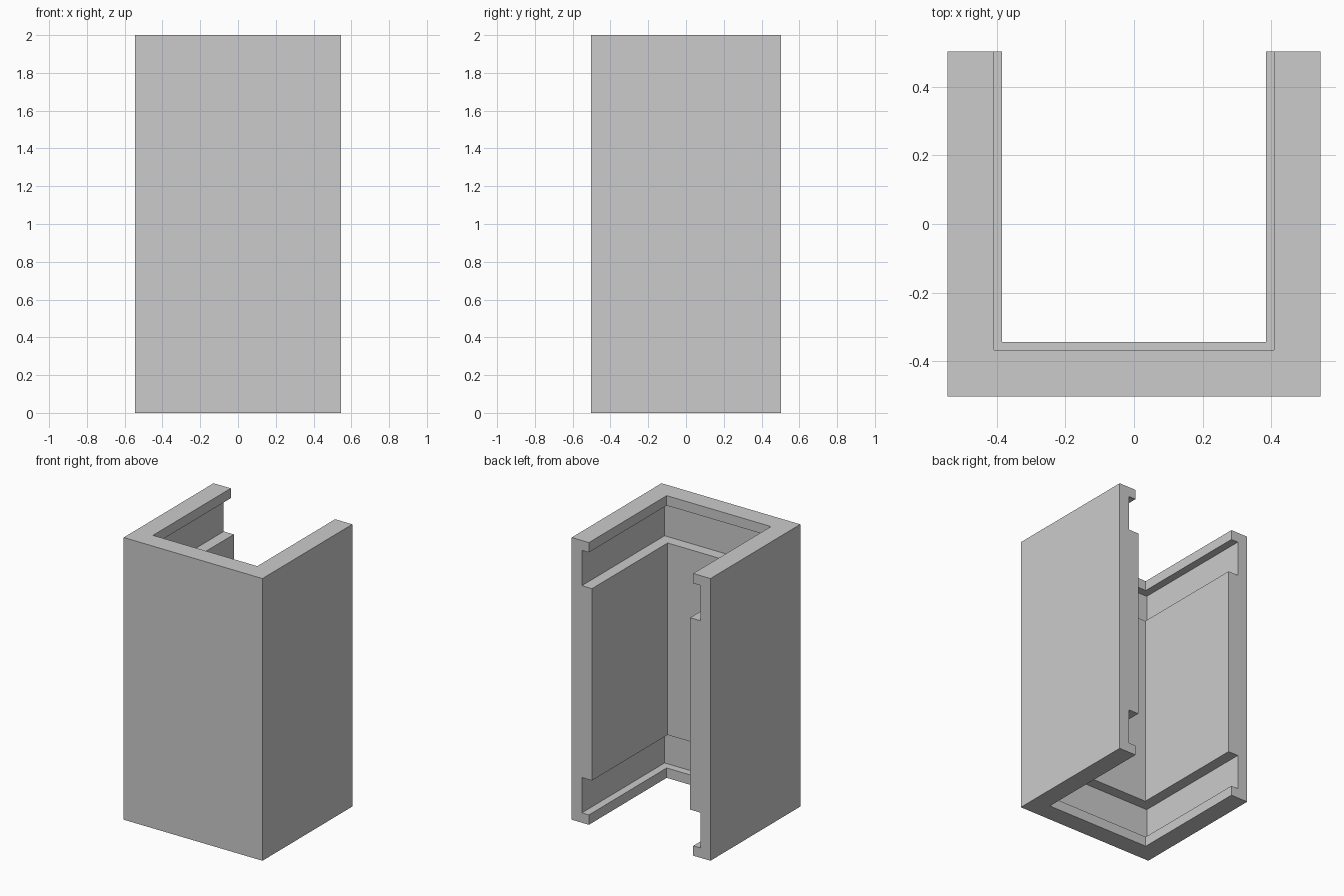
import bpy
import bmesh

cube = bpy.data.objects.get("Cube")
if cube:
    bpy.data.objects.remove(cube, do_unlink=True)

# Overall half sizes and height
HALF_X, HALF_Y, HEIGHT = 0.544, 0.503, 2.0
# Wall thickness at the rims, the grooves and the middle panel
RIM, GROOVE, PANEL = 0.135, 0.08, 0.159
RIM_Z, PANEL_Z = 0.07, 0.32

grey = bpy.data.materials.new("light_grey")
grey.use_nodes = True
colour = (0.6, 0.6, 0.6, 1.0)
grey.diffuse_color = colour
grey.node_tree.nodes["Principled BSDF"].inputs["Base Color"].default_value = colour

# Wall cross-section as (thickness, height), lower half mirrored to the upper
lower = [(0, 0), (RIM, 0), (RIM, RIM_Z), (GROOVE, RIM_Z),
         (GROOVE, PANEL_Z), (PANEL, PANEL_Z)]
profile = lower + [(t, HEIGHT - z) for t, z in reversed(lower)]

# U-shaped path with mitred corners: start, inward direction of the thickness
path = [(-HALF_X, HALF_Y, 1, 0), (-HALF_X, -HALF_Y, 1, 1),
        (HALF_X, -HALF_Y, -1, 1), (HALF_X, HALF_Y, -1, 0)]

# Sweep the cross-section along the path and cap the open ends
bm = bmesh.new()
rings = [[bm.verts.new((x + dx * t, y + dy * t, z)) for t, z in profile]
         for x, y, dx, dy in path]
count = len(profile)
for a, b in zip(rings, rings[1:]):
    for i in range(count):
        j = (i + 1) % count
        bm.faces.new((a[i], a[j], b[j], b[i]))
bm.faces.new(rings[0])
bm.faces.new(rings[-1])
bmesh.ops.recalc_face_normals(bm, faces=bm.faces)

mesh = bpy.data.meshes.new("grooved_channel")
bm.to_mesh(mesh)
bm.free()
mesh.materials.append(grey)
channel = bpy.data.objects.new("grooved_channel", mesh)
bpy.context.collection.objects.link(channel)
